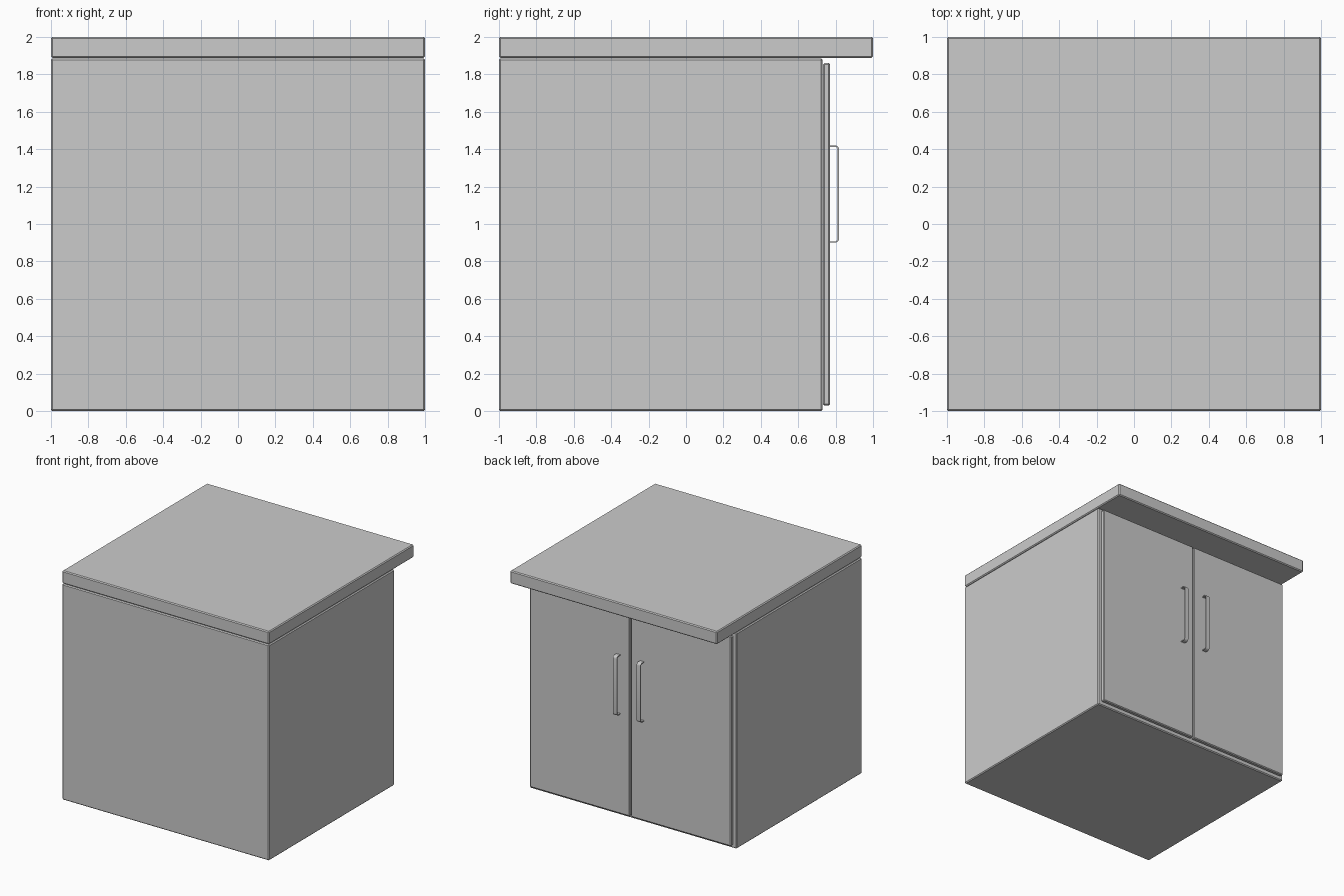
import bpy, bmesh, math

if "Cube" in bpy.data.objects:
    bpy.data.objects.remove(bpy.data.objects["Cube"])


def finish(name, bm):
    bmesh.ops.recalc_face_normals(bm, faces=bm.faces[:])
    mesh = bpy.data.meshes.new(name)
    bm.to_mesh(mesh)
    bm.free()
    obj = bpy.data.objects.new(name, mesh)
    bpy.context.collection.objects.link(obj)
    return obj


def panel(name, lo, hi, bevel):
    bm = bmesh.new()
    bmesh.ops.create_cube(bm, size=1)
    for v in bm.verts:
        v.co = [(a + b) / 2 + c * (b - a) for a, b, c in zip(lo, hi, v.co)]
    obj = finish(name, bm)
    mod = obj.modifiers.new("edge_bevel", "BEVEL")
    mod.width = bevel
    mod.segments = 1
    return obj


def bracket(y0, y1, z0, z1, r, steps=5):
    """Open U-shaped path in the YZ plane with rounded outer corners."""
    pts = [(y0, z0)]
    for cz, start in ((z0 + r, -90), (z1 - r, 0)):
        for i in range(steps + 1):
            a = math.radians(start + 90 * i / steps)
            pts.append((y1 - r + r * math.cos(a), cz + r * math.sin(a)))
    return pts + [(y0, z1)]


def handle(name, x, width=0.038, t=0.007):
    outer = bracket(0.768, 0.818, 0.90, 1.42, 0.022)
    inner = bracket(0.768, 0.818 - t, 0.90 + t, 1.42 - t, 0.022 - t)
    bm = bmesh.new()
    rows = [[bm.verts.new((x + dx, y, z)) for y, z in path]
            for dx, path in ((-width / 2, outer), (width / 2, outer),
                             (width / 2, inner), (-width / 2, inner))]
    for a, b in zip(rows, rows[1:] + rows[:1]):
        for i in range(len(outer) - 1):
            bm.faces.new((a[i], a[i + 1], b[i + 1], b[i]))
    for i in (0, -1):
        bm.faces.new([row[i] for row in rows])
    obj = finish(name, bm)
    for p in obj.data.polygons:
        p.use_smooth = True
    obj.data.set_sharp_from_angle(angle=math.radians(35))


# Carcass and overhanging worktop
panel("cabinet_body", (-1, -1, 0), (1, 0.73, 1.885), 0.008)
panel("worktop", (-1, -1, 1.888), (1, 1, 2), 0.008)

# Pair of doors with bar handles
for side, s in (("left", 1), ("right", -1)):
    xs = sorted((s * 0.006, s * 0.972))
    panel(side + "_door", (xs[0], 0.733, 0.03), (xs[1], 0.77, 1.86), 0.007)
    handle(side + "_handle", s * 0.115)
